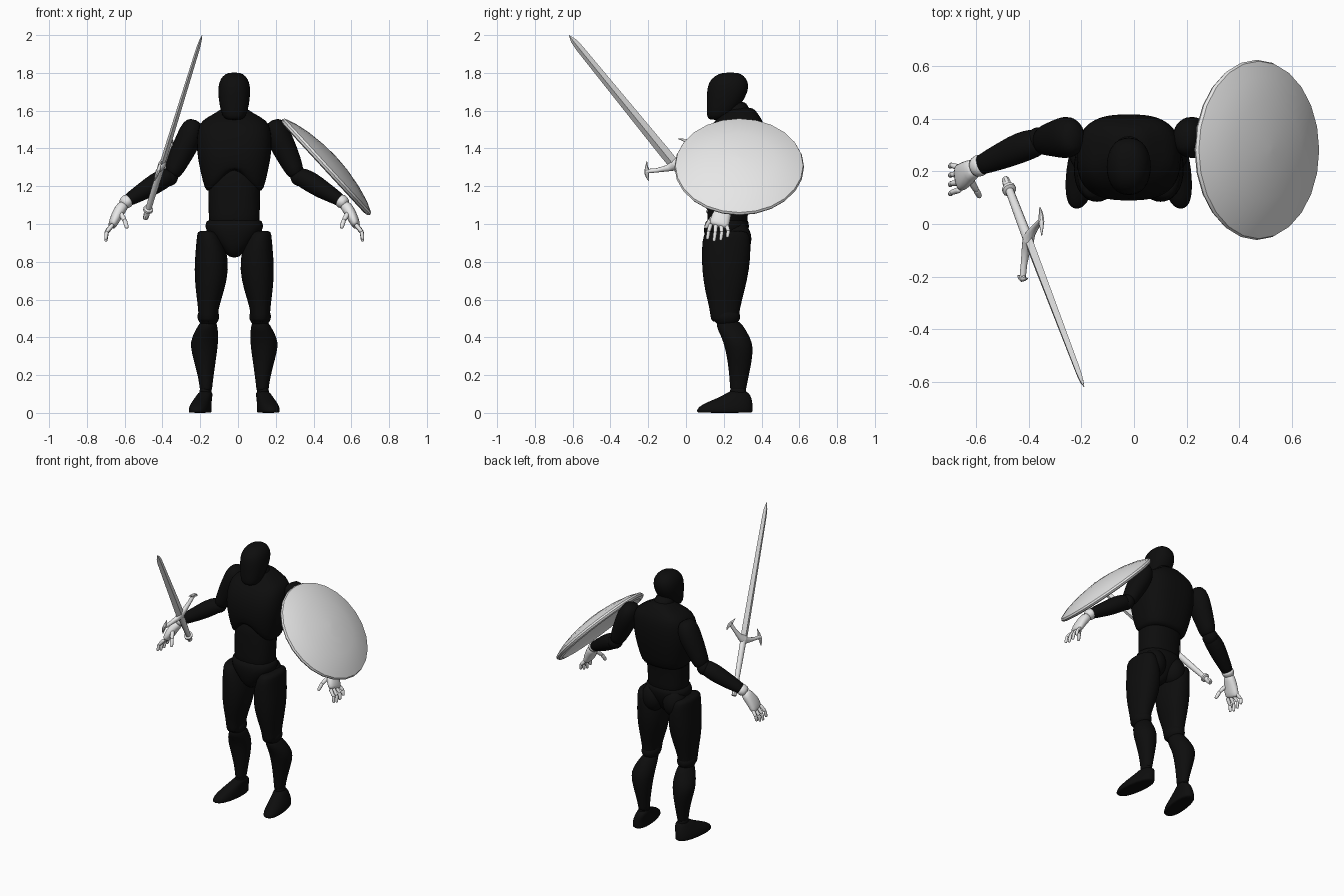
import bpy, bmesh
from math import cos, sin, pi, copysign, radians
from mathutils import Vector, Matrix

cube = bpy.data.objects.get("Cube")
if cube:
    bpy.data.objects.remove(cube)

MID = -0.02  # mirror line of the body


def material(name, value, rough):
    mat = bpy.data.materials.new(name)
    mat.use_nodes = True
    colour = (value, value, value, 1)
    mat.diffuse_color = colour
    shader = mat.node_tree.nodes["Principled BSDF"]
    shader.inputs["Base Color"].default_value = colour
    shader.inputs["Roughness"].default_value = rough
    return mat


black = material("suit black", 0.004, 0.8)
pale = material("pale grey", 0.8, 0.6)


def loft(name, rings, mat, axis=(0, 0, 1), n=16, power=1.0, side=1, origin=MID,
         tweak=None, matrix=None, subdivide=1, smooth=180):
    """Skin oval rings (x, y, z, radius_u, radius_v) set square to the axis."""
    axis = Vector(axis).normalized()
    u = Vector((0, 1, 0)).cross(axis).normalized()
    v = axis.cross(u)
    bm = bmesh.new()
    loops = []
    for x, y, z, ru, rv in rings:
        loop = []
        for i in range(n):
            c, s = cos(2 * pi * i / n), sin(2 * pi * i / n)
            c, s = (copysign(abs(k) ** power, k) for k in (c, s))
            p = Vector((x, y, z)) + u * (c * ru) + v * (s * rv)
            if tweak:
                p = tweak(p)
            p.x = origin + side * p.x
            loop.append(bm.verts.new(matrix @ p if matrix else p))
        loops.append(loop)
    for a, b in zip(loops, loops[1:]):
        for i in range(n):
            j = (i + 1) % n
            bm.faces.new((a[i], a[j], b[j], b[i]))
    bm.faces.new(loops[0])
    bm.faces.new(loops[-1])
    bmesh.ops.recalc_face_normals(bm, faces=bm.faces)
    mesh = bpy.data.meshes.new(name)
    bm.to_mesh(mesh)
    bm.free()
    mesh.materials.append(mat)
    obj = bpy.data.objects.new(name, mesh)
    bpy.context.collection.objects.link(obj)
    if subdivide:
        obj.modifiers.new("Smooth", 'SUBSURF').levels = subdivide
        obj.modifiers["Smooth"].render_levels = subdivide
    if smooth:
        bpy.ops.object.select_all(action='DESELECT')
        obj.select_set(True)
        bpy.context.view_layer.objects.active = obj
        if smooth == 180:
            bpy.ops.object.shade_smooth()
        else:
            bpy.ops.object.shade_smooth_by_angle(angle=radians(smooth))
    return obj


def pair(name, rings, mat, **options):
    for side, word in ((1, "left"), (-1, "right")):
        loft(f"{word}_{name}", rings, mat, side=side, **options)


def ball(x, y, z, rx, ry, rz):
    """Rings of an ellipsoid."""
    steps = [pi * (i + 0.3) / 8.6 for i in range(9)]
    return [(x, y, z - rz * cos(t), rx * sin(t), ry * sin(t)) for t in steps]


# Head and neck
loft("head", [(0, .16, 1.55, .04, .04), (0, .175, 1.57, .065, .066), (0, .2, 1.63, .08, .092),
              (0, .22, 1.7, .088, .112), (0, .225, 1.75, .083, .108),
              (0, .23, 1.785, .062, .08), (0, .235, 1.803, .03, .04)], black, power=.9)
loft("neck", [(0, .28, 1.5, .075, .08), (0, .28, 1.57, .07, .07), (0, .26, 1.66, .06, .065)], black)


# Chest with an arched lower front edge
def arch(p):
    if p.z < 1.25 and p.y < .24:
        p.z += .13 * max(0, 1 - abs(p.x) / .14)
    return p


loft("chest", [(0, .24, 1.17, .14, .11), (0, .24, 1.18, .155, .125), (0, .245, 1.28, .18, .15),
               (0, .25, 1.4, .203, .168), (0, .265, 1.5, .195, .155), (0, .28, 1.55, .175, .125),
               (0, .29, 1.585, .1, .09), (0, .3, 1.62, .06, .055)],
     black, n=32, power=.75, tweak=arch)

# Waist and hips
loft("abdomen", [(0, .22, .97, .12, .09), (0, .22, 1.0, .138, .11), (0, .22, 1.1, .138, .11),
                 (0, .23, 1.2, .142, .115), (0, .24, 1.34, .14, .125)], black, power=.85)
loft("pelvis", [(0, .2, .82, .025, .05), (0, .2, .86, .06, .085), (0, .21, .93, .13, .115),
                (0, .215, .99, .168, .125), (0, .22, 1.04, .14, .11)], black, power=.9)
pair("buttock", ball(.08, .265, .92, .08, .085, .1), black)

# Legs
pair("thigh", [(.145, .215, .965, .045, .1), (.138, .215, .95, .06, .125), (.122, .213, .87, .083, .133),
               (.12, .21, .76, .094, .128), (.128, .205, .65, .078, .108),
               (.138, .205, .55, .053, .08), (.138, .205, .49, .052, .076), (.138, .205, .48, .04, .06)],
     black, power=.9)
pair("knee", ball(.137, .215, .51, .06, .075, .055), black)
pair("calf", [(.137, .225, .49, .035, .05), (.138, .225, .47, .05, .074), (.155, .265, .4, .073, .077),
              (.16, .28, .35, .074, .077), (.156, .285, .28, .06, .066), (.15, .28, .18, .039, .05),
              (.15, .276, .13, .034, .044), (.15, .276, .11, .03, .04)], black)
pair("ankle", ball(.152, .276, .11, .033, .045, .05), black)


def splay(p):
    p.x += (.25 - p.y) * .12
    return p


pair("foot", [(.175, .205, 0, .055, .148), (.175, .205, .005, .058, .151), (.175, .207, .03, .058, .15),
              (.17, .235, .06, .05, .118), (.16, .27, .09, .042, .075), (.152, .277, .12, .034, .045)],
     black, power=.85, tweak=splay)

# Arms
pair("upper_arm", [(.2, .33, 1.55, .03, .04), (.217, .33, 1.52, .06, .075), (.24, .33, 1.45, .07, .084),
                   (.28, .325, 1.37, .064, .07), (.317, .32, 1.29, .052, .06), (.335, .315, 1.25, .04, .05)],
     black, axis=(.125, -.01, -.27))
pair("elbow", ball(.345, .315, 1.25, .05, .055, .05), black)
forearm = (.245, -.1, -.15)
pair("forearm", [(.335, .315, 1.26, .04, .045), (.355, .31, 1.25, .052, .056), (.41, .292, 1.22, .056, .06),
                 (.47, .265, 1.18, .05, .054), (.54, .235, 1.14, .038, .043), (.585, .215, 1.11, .03, .036)],
     black, axis=forearm)

# Hands
pair("glove_cuff", [(.555, .228, 1.128, .036, .042), (.565, .224, 1.122, .039, .045),
                    (.6, .208, 1.1, .033, .038)], pale, axis=forearm, n=12)
pair("palm", [(.58, .215, 1.11, .03, .034), (.602, .205, 1.08, .032, .042), (.625, .185, 1.04, .03, .054),
              (.645, .175, .995, .025, .055), (.65, .173, .985, .015, .045)],
     pale, axis=(.07, -.04, -.12), n=12, power=.85)


def digit(name, points, radius):
    """A finger of two jointed segments."""
    for k, (a, b) in enumerate(zip(points, points[1:])):
        a, b = Vector(a), Vector(b)
        r = radius * (1 - .12 * k)
        rings = [(*a.lerp(b, t), r * w, r * w) for t, w in
                 ((-.1, .6), (0, 1), (.55, .88), (.95, .85), (1.08, .45))]
        pair(f"{name}_{k + 1}", rings, pale, axis=b - a, n=8)


for i, (name, drop) in enumerate((("index", .07), ("middle", .08), ("ring", .075), ("little", .06))):
    y = .13 + i * .028
    spread = (i - 1.5) * .007
    digit(name + "_finger", [(.645, y, .995), (.675, y + spread, .99 - drop * .45),
                             (.68, y + spread - .006, .99 - drop)], .0135)
digit("thumb", [(.605, .17, 1.06), (.58, .128, 1.02), (.568, .105, .98)], .016)

# Shield: domed disc with a rim and a hollow back
out = Vector((.735, 0, .677)).normalized()
tilt = Vector((0, 0, 1)).rotation_difference(out).to_matrix().to_4x4()
profile = [(.01, .03), (.17, .02), (.28, -.008), (.3, -.016), (.31, -.025), (.336, -.02), (.343, -.008),
           (.338, .004), (.28, .028), (.19, .05), (.09, .064), (.01, .068)]
loft("shield", [(0, 0, z, r, r) for r, z in profile], pale, n=24, origin=0, subdivide=0, smooth=40,
     matrix=Matrix.Translation((.473, .282, 1.307)) @ tilt)

# Sword frame: x along the guard, z towards the tip
base, tip = Vector((-.49, .17, 1.03)), Vector((-.19, -.62, 2))
length = (tip - base).length
along = (tip - base).normalized()
across = Vector((.08, .23, .18))
across = (across - along * across.dot(along)).normalized()
frame = Matrix((across, along.cross(across), along)).transposed().to_4x4()
frame.translation = base
hilt = .375


def sword_part(name, rings, n=12, axis=(0, 0, 1), smooth=40, side=1):
    loft(name, rings, pale, axis=axis, n=n, origin=0, matrix=frame, side=side, subdivide=0, smooth=smooth)


sword_part("sword_blade", [(0, 0, hilt - .02, .03, .014), (0, 0, hilt + .1, .03, .014),
                           (0, 0, length - .09, .02, .01), (0, 0, length - .04, .015, .007),
                           (0, 0, length, .001, .001)], n=4, smooth=0)
sword_part("sword_grip", [(0, 0, .03, .015, .015), (0, 0, .2, .019, .017), (0, 0, hilt, .022, .018)])
sword_part("sword_pommel", [(0, 0, 0, .016, .014), (0, 0, .025, .019, .016), (0, 0, .035, .014, .014)], n=8)
sword_part("grip_ring", [(0, 0, .05, .02, .02), (0, 0, .055, .029, .026),
                         (0, 0, .068, .029, .026), (0, 0, .073, .02, .02)])
for side, word in ((1, "front"), (-1, "rear")):
    sword_part(word + "_guard_arm", [(0, 0, hilt, .032, .021), (.035, 0, hilt + .004, .02, .017),
                                     (.09, 0, hilt + .03, .013, .013), (.14, 0, hilt + .06, .014, .012)],
               axis=(1, 0, 0), side=side)
    sword_part(word + "_guard_hook", [(.165, 0, hilt + .01, .002, .002), (.155, 0, hilt + .035, .011, .008),
                                      (.14, 0, hilt + .06, .017, .011), (.128, 0, hilt + .08, .01, .008),
                                      (.105, 0, hilt + .105, .002, .002)], n=8, side=side)
